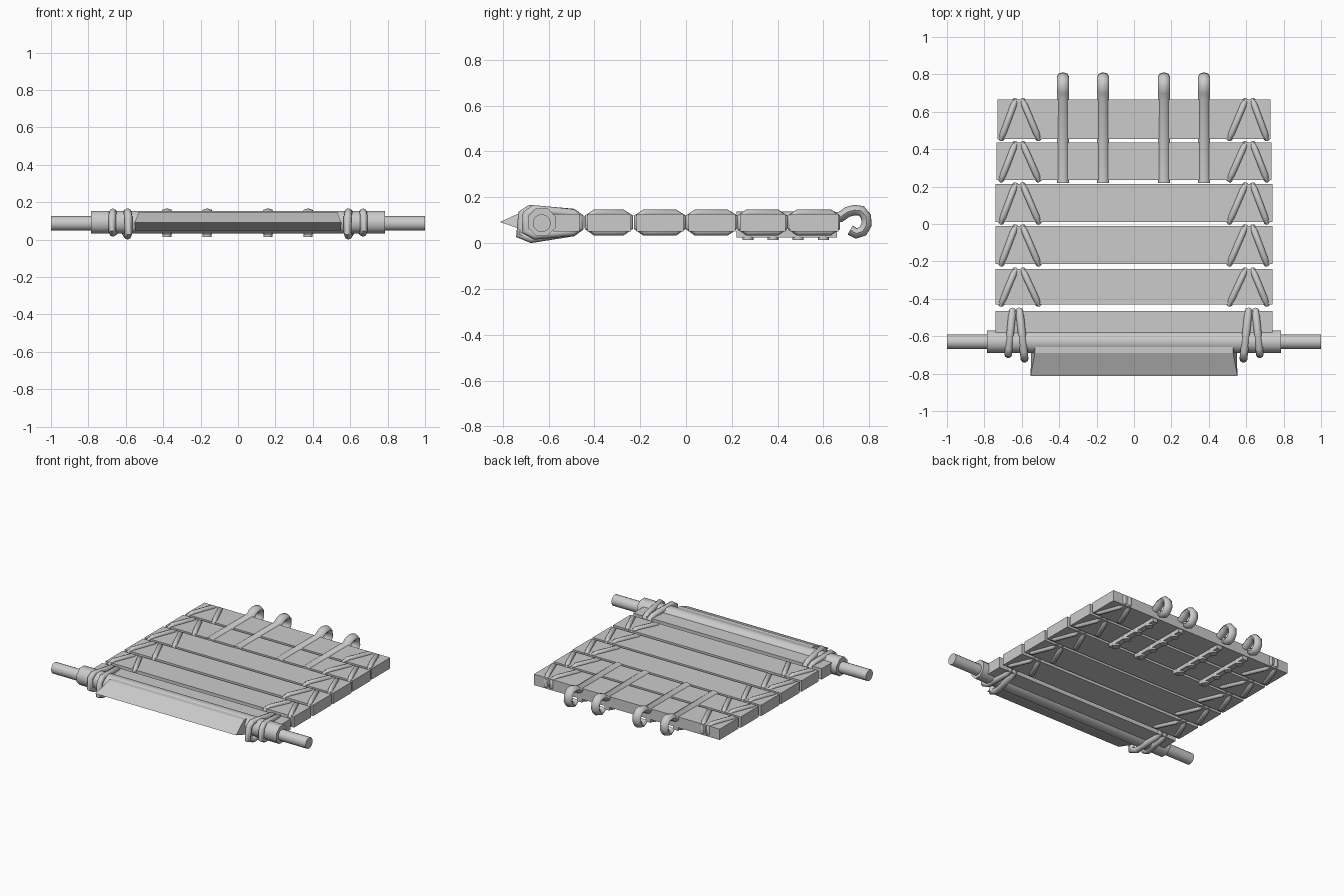
import bpy
import bmesh
import math
from mathutils import Matrix, Vector

if "Cube" in bpy.data.objects:
    bpy.data.objects.remove(bpy.data.objects["Cube"], do_unlink=True)

GREY = (0.6, 0.6, 0.6, 1)
mat = bpy.data.materials.new("plain grey")
mat.use_nodes = True
mat.diffuse_color = GREY
mat.node_tree.nodes["Principled BSDF"].inputs["Base Color"].default_value = GREY


def finish(obj, angle=None):
    """Apply the colour and, when an angle is given, smooth shading."""
    obj.data.materials.clear()
    obj.data.materials.append(mat)
    if angle:
        bpy.ops.object.select_all(action='DESELECT')
        obj.select_set(True)
        bpy.context.view_layer.objects.active = obj
        bpy.ops.object.shade_smooth_by_angle(angle=math.radians(angle))
    return obj


def from_bmesh(name, bm, angle=None):
    bmesh.ops.recalc_face_normals(bm, faces=bm.faces)
    mesh = bpy.data.meshes.new(name)
    bm.to_mesh(mesh)
    bm.free()
    obj = bpy.data.objects.new(name, mesh)
    bpy.context.collection.objects.link(obj)
    return finish(obj, angle)


def box(name, low, high):
    low, high = Vector(low), Vector(high)
    bm = bmesh.new()
    bmesh.ops.create_cube(bm, size=1)
    for v in bm.verts:
        v.co = (low + high) / 2 + v.co * (high - low)
    return from_bmesh(name, bm)


def rod(name, centre, axis, radius, length, sides):
    bm = bmesh.new()
    turn = Vector(axis).to_track_quat('Z', 'Y').to_matrix().to_4x4()
    spin = Matrix.Rotation(math.pi / sides, 4, 'Z')
    bmesh.ops.create_cone(bm, cap_ends=True, segments=sides, radius1=radius,
                          radius2=radius, depth=length,
                          matrix=Matrix.Translation(centre) @ turn @ spin)
    return from_bmesh(name, bm, 60)


def tube(name, points, radius, closed, width=1.0):
    """Sweep a round section along straight segments, optionally widened in x."""
    curve = bpy.data.curves.new(name, 'CURVE')
    curve.dimensions = '3D'
    curve.bevel_depth = radius
    curve.bevel_resolution = 2
    curve.use_fill_caps = True
    line = curve.splines.new('POLY')
    line.points.add(len(points) - 1)
    for p, co in zip(line.points, points):
        p.co = (*co, 1)
    line.use_cyclic_u = closed
    obj = bpy.data.objects.new(name, curve)
    bpy.context.collection.objects.link(obj)
    bpy.ops.object.select_all(action='DESELECT')
    obj.select_set(True)
    bpy.context.view_layer.objects.active = obj
    bpy.ops.object.convert(target='MESH')
    obj = bpy.context.object
    middle = points[0][0]
    if width != 1.0:
        for v in obj.data.vertices:
            v.co.x = middle + (v.co.x - middle) * width
    return finish(obj, 50)


def lashing(name, x_front, x_back, profile, radius):
    """Closed rope loop around a plank, drifting sideways from front to back."""
    ys = [y for y, z in profile]
    near, far = min(ys), max(ys)
    points = [(x_front + (x_back - x_front) * (y - near) / (far - near), y, z)
              for y, z in profile]
    return tube(name, points, radius, True)


# Deck planks, each tied at both ends by a pair of slanted rope loops
planks = [(-0.58, -0.465, 0.74), (-0.43, -0.24, 0.74), (-0.215, -0.01, 0.74),
          (0.01, 0.215, 0.74), (0.235, 0.435, 0.735), (0.455, 0.665, 0.73)]
for i, (y0, y1, half) in enumerate(planks):
    box(f"plank_{i + 1}", (-half, y0, 0.05), (half, y1, 0.127))
    if i == 0:
        continue
    a, b = y0 + 0.002, y1 - 0.006
    loop = [(a, 0.07), (a, 0.112), (a + 0.03, 0.13), (b - 0.03, 0.13),
            (b, 0.112), (b, 0.07), (b - 0.03, 0.05), (a + 0.03, 0.05)]
    for side, label in ((1, "left"), (-1, "right")):
        lashing(f"{label}_outer_rope_{i + 1}", side * 0.71, side * 0.635, loop, 0.017)
        lashing(f"{label}_inner_rope_{i + 1}", side * 0.51, side * 0.595, loop, 0.017)

# Front beam with the axle poking out of both ends
rod("front_beam", (0, -0.63, 0.092), (1, 0, 0), 0.065, 1.57, 8)
rod("axle", (0, -0.63, 0.087), (1, 0, 0), 0.039, 2.0, 16)

# Heavy ropes tying the beam to the first plank
outer = [(-0.7, 0.055), (-0.695, 0.125), (-0.665, 0.147), (-0.495, 0.13),
         (-0.465, 0.11), (-0.465, 0.07), (-0.495, 0.05), (-0.66, 0.035)]
inner = [(-0.724, 0.038), (-0.714, 0.125), (-0.68, 0.147), (-0.495, 0.13),
         (-0.465, 0.11), (-0.465, 0.07), (-0.495, 0.05), (-0.675, 0.021)]
for side, label in ((1, "left"), (-1, "right")):
    lashing(f"{label}_outer_beam_rope", side * 0.673, side * 0.65, outer, 0.02)
    lashing(f"{label}_inner_beam_rope", side * 0.585, side * 0.612, inner, 0.021)

# Wedge blade along the front of the beam
bm = bmesh.new()
section = [(-0.812, 0.092, 0.553), (-0.69, 0.148, 0.53), (-0.64, 0.148, 0.53),
           (-0.64, 0.05, 0.55), (-0.69, 0.05, 0.55)]
ends = [[bm.verts.new((side * x, y, z)) for y, z, x in section] for side in (-1, 1)]
for k in range(len(section)):
    n = (k + 1) % len(section)
    bm.faces.new((ends[0][k], ends[0][n], ends[1][n], ends[1][k]))
for end in ends:
    bm.faces.new(end)
from_bmesh("front_blade", bm)

# Hooked bars bolted through the two rear planks
for i, x in enumerate((-0.38, -0.165, 0.16, 0.375)):
    shank = [(x, 0.22, 0.115), (x, 0.675, 0.115), (x, 0.705, 0.136)]
    ring = [(x, 0.747 + 0.043 * math.cos(math.radians(t)),
             0.094 + 0.052 * math.sin(math.radians(t)))
            for t in range(105, -136, -40)]
    tube(f"hook_{i + 1}", shank + ring, 0.023, False, 1.4)
    box(f"under_bar_{i + 1}", (x - 0.02, 0.22, 0.024), (x + 0.02, 0.66, 0.055))
    for k in range(4):
        rod(f"bolt_{i + 1}_{k + 1}", (x, 0.27 + 0.11 * k, 0.03), (0, 0, 1),
            0.026, 0.034, 8)
